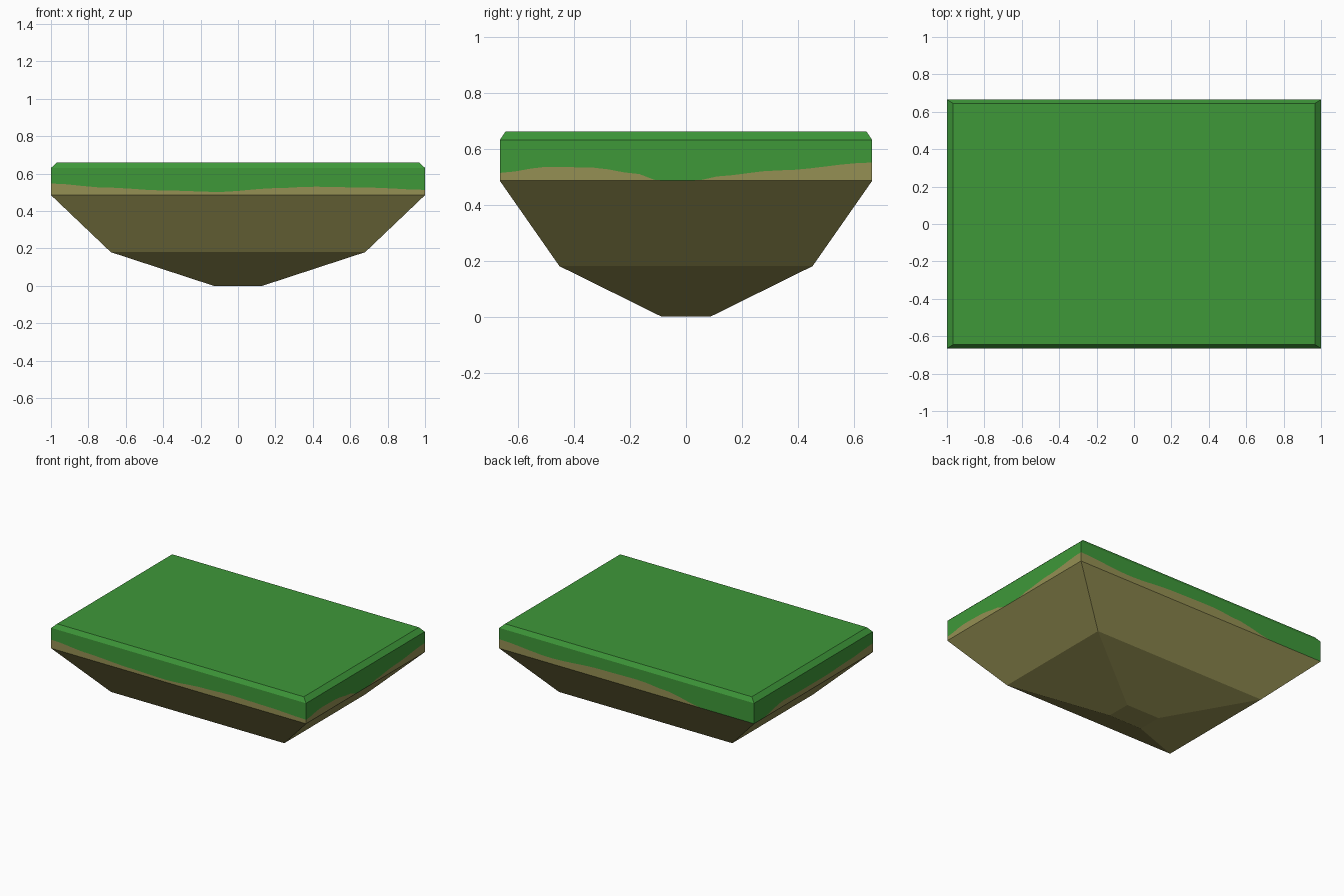
import bpy, bmesh

if "Cube" in bpy.data.objects:
    bpy.data.objects.remove(bpy.data.objects["Cube"])


def material(name, srgb):
    m = bpy.data.materials.new(name)
    lin = [((c / 255 + 0.055) / 1.055) ** 2.4 for c in srgb]
    m.diffuse_color = (*lin, 1)
    m.use_nodes = True
    m.node_tree.nodes["Principled BSDF"].inputs["Base Color"].default_value = m.diffuse_color
    return m


grass = material("grass green", (62, 152, 57))
earth = material("earth brown", (149, 144, 83))

X, Y, RIM = 1.0, 0.665, 0.485
STEPS = 24

# Grass edge height along each wall: (fraction along wall, height),
# walls run counter-clockwise from the front left corner
walls = [
    ((-X, -Y), (X, -Y), [(0, .547), (.15, .525), (.3, .51), (.45, .502), (.6, .522), (.7, .53), (.85, .525), (1, .513)]),
    ((X, -Y), (X, Y), [(0, .513), (.13, .535), (.25, .532), (.36, .512), (.43, RIM), (.53, RIM), (.57, .5), (.75, .522), (1, .55)]),
    ((X, Y), (-X, Y), [(0, .55), (.2, .525), (.4, .548), (.55, .552), (.65, .535), (.8, RIM), (1, RIM)]),
    ((-X, Y), (-X, -Y), [(0, RIM), (.06, RIM), (.25, .525), (.4, .52), (.6, .52), (.8, .53), (1, .547)]),
]


def edge_height(points, t):
    for (a, ha), (b, hb) in zip(points, points[1:]):
        if t <= b:
            s = (t - a) / (b - a)
            return ha + (hb - ha) * s * s * (3 - 2 * s)
    return points[-1][1]


def ring(bm, x, y, z):
    return [bm.verts.new((sx * x, sy * y, z)) for sx, sy in ((-1, -1), (1, -1), (1, 1), (-1, 1))]


def bridge(bm, low, high):
    n = len(low)
    for i in range(n):
        j = (i + 1) % n
        bm.faces.new((low[i], low[j], high[j], high[i]))


def make_object(name, bm, mat):
    bmesh.ops.remove_doubles(bm, verts=bm.verts, dist=1e-5)
    mesh = bpy.data.meshes.new(name)
    bm.to_mesh(mesh)
    bm.free()
    mesh.materials.append(mat)
    ob = bpy.data.objects.new(name, mesh)
    bpy.context.collection.objects.link(ob)


# Wavy line where grass meets earth
rim, wave, top = [], [], []
for (x0, y0), (x1, y1), pts in walls:
    for i in range(STEPS):
        t = i / STEPS
        x, y = x0 + (x1 - x0) * t, y0 + (y1 - y0) * t
        rim.append((x, y, RIM))
        wave.append((x, y, edge_height(pts, t)))
        top.append((x, y, 0.63))

# Earth: tapering underside and the band below the grass
bm = bmesh.new()
rings = [ring(bm, *r) for r in ((.13, .088, 0), (.68, .452, .18), (X, Y, RIM))]
bm.faces.new(rings[0][::-1])
for a, b in zip(rings, rings[1:]):
    bridge(bm, a, b)
bridge(bm, [bm.verts.new(p) for p in rim], [bm.verts.new(p) for p in wave])
make_object("earth_base", bm, earth)

# Grass: wall down to the wavy line, chamfer and flat top
bm = bmesh.new()
bridge(bm, [bm.verts.new(p) for p in wave], [bm.verts.new(p) for p in top])
lip, cap = ring(bm, X, Y, .63), ring(bm, .968, .645, .66)
bridge(bm, lip, cap)
bm.faces.new(cap)
make_object("grass_cover", bm, grass)
